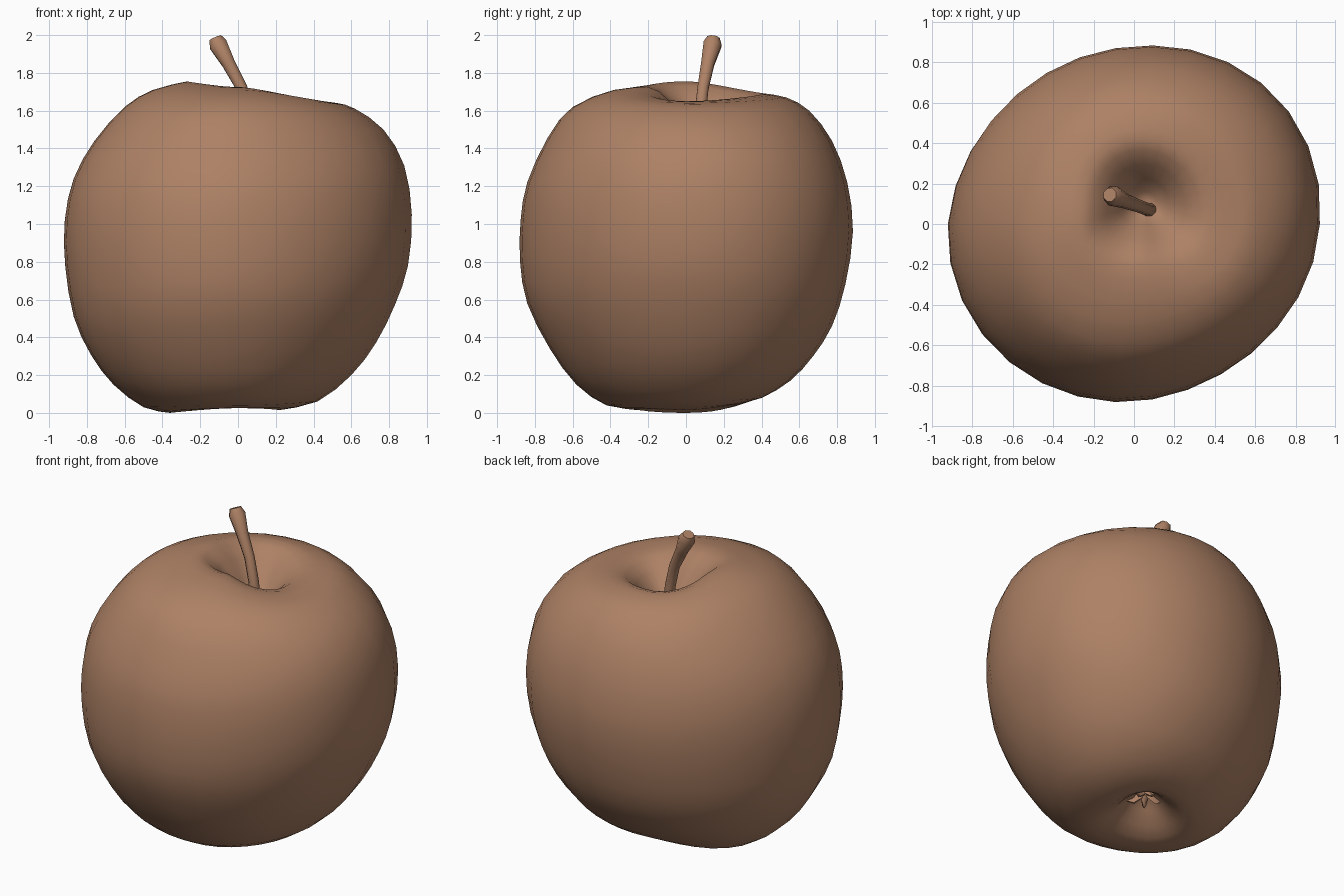
import bpy, bmesh, math
from mathutils import Vector

if "Cube" in bpy.data.objects:
    bpy.data.objects.remove(bpy.data.objects["Cube"])

SEG = 30
skin = bpy.data.materials.new("warm_brown")
skin.diffuse_color = (0.42, 0.22, 0.13, 1)
skin.use_nodes = True
skin.node_tree.nodes["Principled BSDF"].inputs["Base Color"].default_value = skin.diffuse_color


def finish(bm, name, angle=60):
    bmesh.ops.recalc_face_normals(bm, faces=bm.faces)
    me = bpy.data.meshes.new(name)
    bm.to_mesh(me)
    bm.free()
    me.materials.append(skin)
    ob = bpy.data.objects.new(name, me)
    bpy.context.collection.objects.link(ob)
    bpy.context.view_layer.objects.active = ob
    ob.select_set(True)
    bpy.ops.object.shade_smooth_by_angle(angle=math.radians(angle))
    ob.select_set(False)
    return ob


def skin_rings(bm, rings):
    for a, b in zip(rings, rings[1:]):
        n = len(a)
        for i in range(n):
            j = (i + 1) % n
            bm.faces.new((a[i], a[j], b[j], b[i]))


def smooth_path(pts):
    """Insert a Catmull-Rom midpoint between neighbouring points."""
    out = []
    for i in range(len(pts) - 1):
        p0, p1, p2 = pts[max(i - 1, 0)], pts[i], pts[i + 1]
        p3 = pts[min(i + 2, len(pts) - 1)]
        out += [p1, (p1 + p2) * 0.5625 - (p0 + p3) * 0.0625]
    return out + [pts[-1]]


def tube(bm, path, radii, sides, flat=1.0):
    """Capped tapering tube along a path."""
    path = [Vector(p) for p in path]
    rings = []
    for i, (p, r) in enumerate(zip(path, radii)):
        t = (path[min(i + 1, len(path) - 1)] - path[max(i - 1, 0)]).normalized()
        u = t.cross(Vector((0.3, 1, 0.2))).normalized()
        v = t.cross(u)
        angs = [math.tau * k / sides for k in range(sides)]
        rings.append([bm.verts.new(p + r * (math.cos(a) * u + flat * math.sin(a) * v))
                      for a in angs])
    skin_rings(bm, rings)
    bm.faces.new(rings[0])
    bm.faces.new(rings[-1])


# Body: four side profiles (distance, height) from top rim to bottom rim
right = [(.38, 1.65), (.52, 1.64), (.62, 1.61), (.77, 1.5), (.88, 1.31), (.92, 1.05),
         (.9, .78), (.83, .57), (.73, .37), (.6, .2), (.42, .06), (.22, .015)]
back = [(.42, 1.69), (.53, 1.67), (.65, 1.6), (.77, 1.44), (.85, 1.22), (.88, .96),
        (.84, .68), (.77, .46), (.67, .3), (.55, .17), (.4, .08), (.28, .05)]
left = [(.27, 1.755), (.45, 1.71), (.6, 1.62), (.76, 1.44), (.87, 1.24), (.917, 1.02),
        (.915, .78), (.87, .51), (.78, .31), (.66, .15), (.5, .03), (.36, 0)]
front = [(.2, 1.725), (.38, 1.71), (.6, 1.62), (.73, 1.46), (.84, 1.22), (.875, 1.02),
         (.878, .8), (.84, .58), (.72, .34), (.58, .15), (.42, .04), (.28, .025)]
sides4 = [smooth_path([Vector(p) for p in prof]) for prof in (right, back, left, front)]
top_pit = Vector((.06, .11, 1.42))
low_pit = Vector((-.05, .04, .2))
steps = [(.82, .07), (.6, .28), (.36, .62), (.16, .92)]   # inward, depth share


def column(a):
    """All points of the body at one angle, pit to pit."""
    q = int(a / (math.pi / 2) + 1e-6) % 4
    w = math.sin(a - q * math.pi / 2) ** 2
    s = math.sin(2 * a)
    swell = 1 + .036 * s + .012 * abs(s) * math.sin(a + math.pi / 4)
    pts = []
    for p, n in zip(sides4[q], sides4[(q + 1) % 4]):
        d = p.lerp(n, w)
        pts.append(Vector((d.x * swell * math.cos(a), d.x * swell * math.sin(a), d.y)))

    def pit(rim, c):
        return [Vector((c.x + (rim.x - c.x) * k, c.y + (rim.y - c.y) * k,
                        rim.z + (c.z - rim.z) * h)) for k, h in steps]
    return pit(pts[0], top_pit)[::-1] + pts + pit(pts[-1], low_pit)


bm = bmesh.new()
cols = [[bm.verts.new(p) for p in column(math.tau * i / SEG)] for i in range(SEG)]
rings = [list(r) for r in zip(*cols)]
skin_rings(bm, rings)
for ring, c in ((rings[0], top_pit), (rings[-1], low_pit)):
    v = bm.verts.new(c)
    for i in range(SEG):
        bm.faces.new((ring[i], ring[(i + 1) % SEG], v))
finish(bm, "apple_body", 80)

# Stem: leaning, with a thicker tip
bm = bmesh.new()
tube(bm, [(.08, .07, 1.4), (.06, .075, 1.58), (.02, .09, 1.72), (-.05, .115, 1.85),
          (-.105, .14, 1.95), (-.12, .145, 1.985)],
     [.036, .032, .032, .038, .052, .036], 8)
finish(bm, "stem")

# Dried blossom leaves in the lower pit
bm = bmesh.new()
for i in range(5):
    a = math.tau * i / 5 + .3
    path = [(low_pit.x + r * math.cos(a), low_pit.y + r * math.sin(a), z)
            for r, z in ((.01, .22), (.03, .16), (.07, .13), (.11, .14))]
    tube(bm, path, [.02, .024, .02, .005], 5, .6)
finish(bm, "blossom_leaves")
